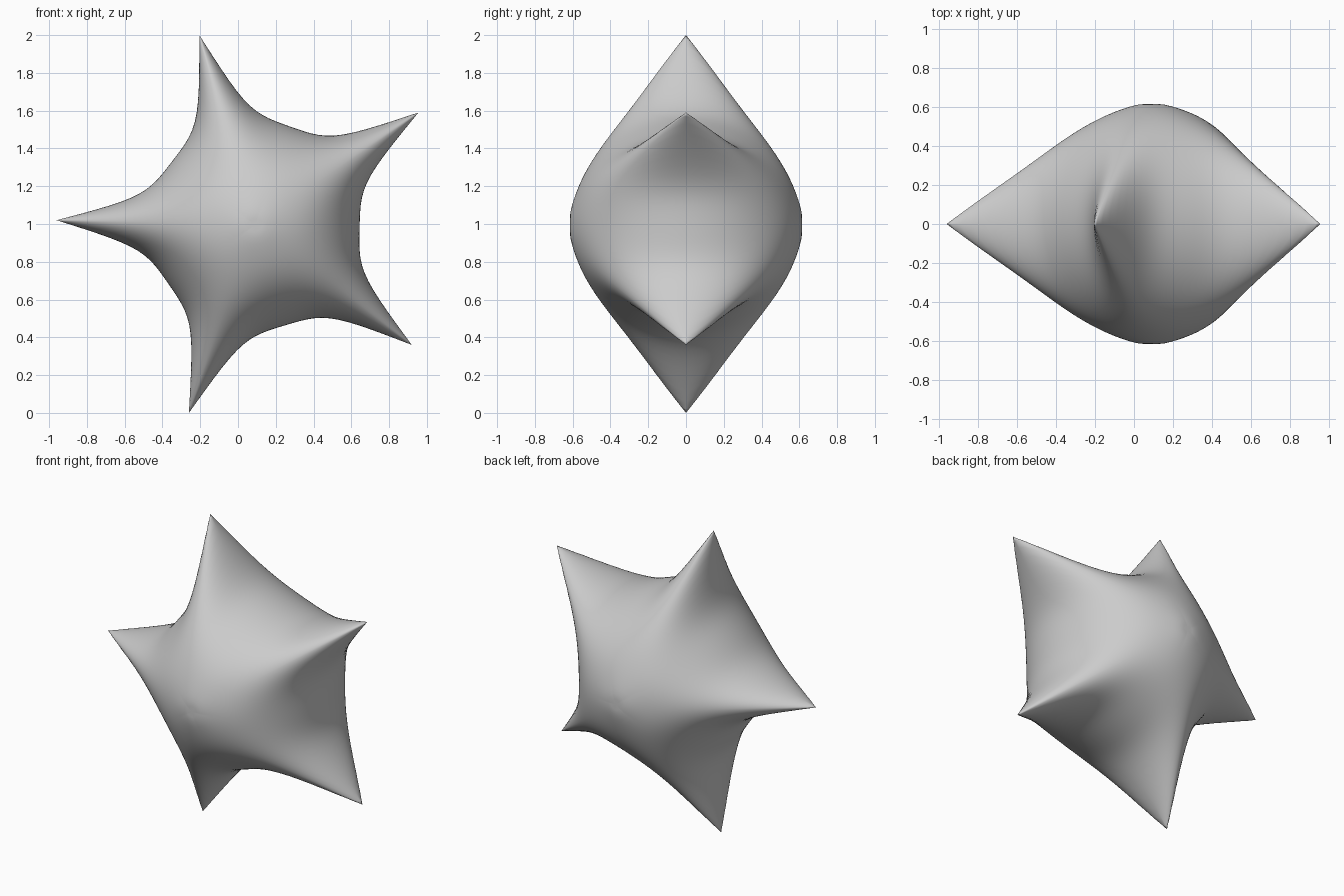
import bpy, bmesh
from math import sin, cos, pi, atan2, hypot, exp, degrees

if "Cube" in bpy.data.objects:
    bpy.data.objects.remove(bpy.data.objects["Cube"])

# Star tips in the x-z plane, counter-clockwise from lower right
CX, CZ = 0.09, 0.994
TIPS = [(0.92, 0.36), (0.955, 1.59), (-0.205, 2.0), (-0.96, 1.02), (-0.26, 0.0)]
BASE, SWELL, STRETCH, FALLOFF = 0.542, 0.036, 2.6, 21.0
N, M = 28, 44

angles, lengths = [], []
for x, z in TIPS:
    a = atan2(z - CZ, x - CX)
    while angles and a < angles[-1]:
        a += 2 * pi
    angles.append(a)
    lengths.append(hypot(x - CX, z - CZ) - BASE)


def radius(lon, lat):
    """Round body plus one narrow exponential spike per tip."""
    r = BASE + SWELL * sin(lat) ** 2
    for a, h in zip(angles, lengths):
        d = (lon - a + pi) % (2 * pi) - pi
        q = hypot(degrees(d) * cos(lat) * STRETCH, degrees(lat))
        r += h * exp(-q / FALLOFF)
    return r


# Longitudes and latitudes crowd together near the tips
lons = []
for i, a in enumerate(angles):
    b = angles[i + 1] if i < 4 else angles[0] + 2 * pi
    for k in range(N):
        u = 2 * k / N
        t = 0.5 * u ** 1.7 if u <= 1 else 1 - 0.5 * (2 - u) ** 1.7
        lons.append(a + (b - a) * t)
lats = []
for j in range(-M + 1, M):
    u = abs(j) / M
    lats.append((1 if j > 0 else -1) * pi / 2 * u ** 1.6)

# Inflated star skin
bm = bmesh.new()


def point(lon, lat):
    r = radius(lon, lat)
    return bm.verts.new((CX + r * cos(lat) * cos(lon), r * sin(lat), CZ + r * cos(lat) * sin(lon)))


rings = [[point(lon, lat) for lon in lons] for lat in lats]
n = len(lons)
for lo, hi in zip(rings, rings[1:]):
    for i in range(n):
        k = (i + 1) % n
        bm.faces.new((lo[i], lo[k], hi[k], hi[i]))
for ring, lat in ((rings[0], -pi / 2), (rings[-1], pi / 2)):
    pole = point(0, lat)
    for i in range(n):
        bm.faces.new((ring[i], ring[(i + 1) % n], pole))
bmesh.ops.recalc_face_normals(bm, faces=bm.faces)
for f in bm.faces:
    f.smooth = True

mesh = bpy.data.meshes.new("puffy_star")
bm.to_mesh(mesh)
bm.free()
star = bpy.data.objects.new("puffy_star", mesh)
bpy.context.collection.objects.link(star)
